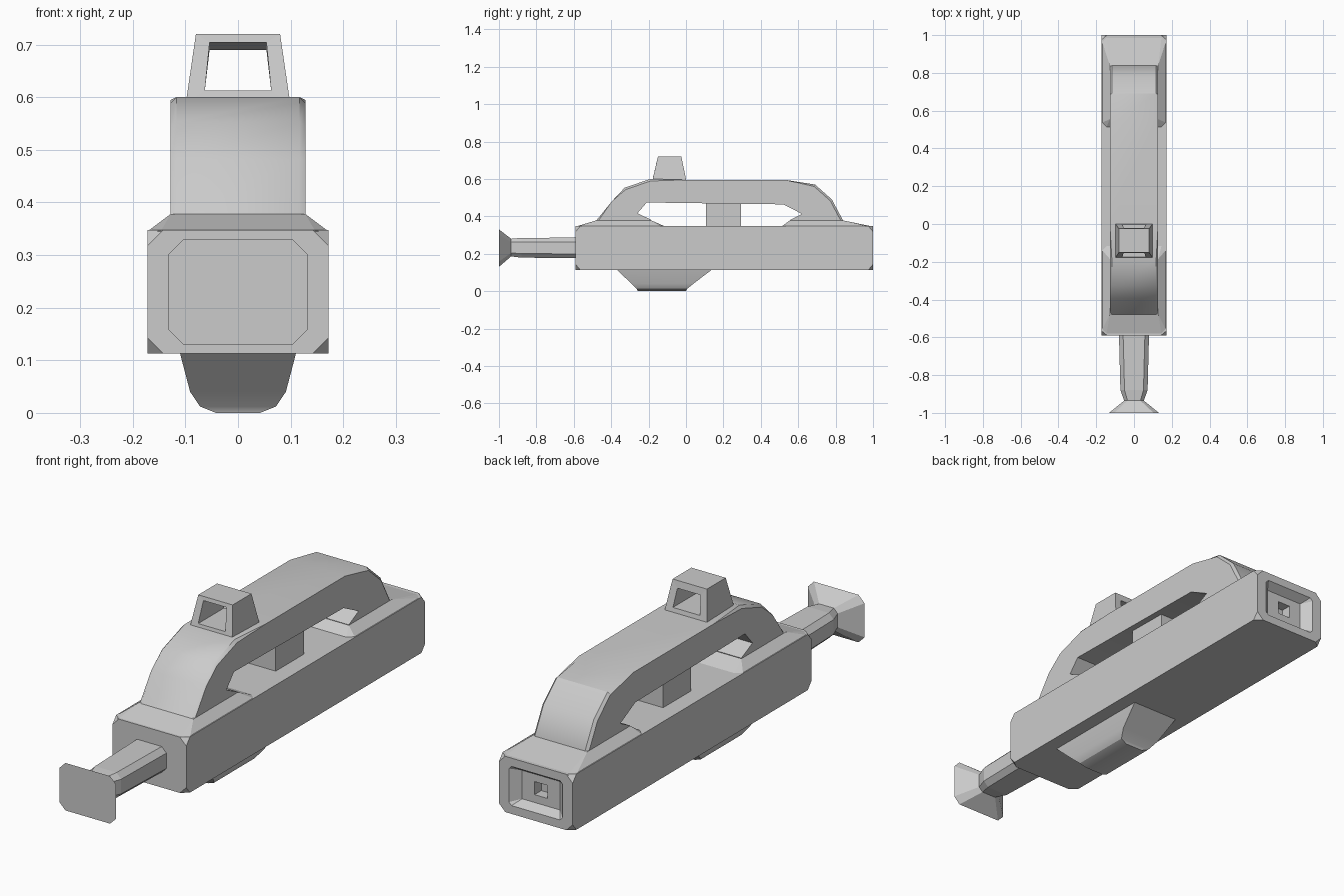
import bpy, bmesh, math

if "Cube" in bpy.data.objects:
    bpy.data.objects.remove(bpy.data.objects["Cube"])


def finish(name, bm, smooth=False):
    bmesh.ops.remove_doubles(bm, verts=bm.verts, dist=1e-5)
    bmesh.ops.recalc_face_normals(bm, faces=bm.faces)
    me = bpy.data.meshes.new(name)
    bm.to_mesh(me)
    bm.free()
    ob = bpy.data.objects.new(name, me)
    bpy.context.collection.objects.link(ob)
    if smooth:
        bpy.ops.object.select_all(action='DESELECT')
        ob.select_set(True)
        bpy.context.view_layer.objects.active = ob
        bpy.ops.object.shade_smooth_by_angle(angle=math.radians(30))
    return ob


def skin(bm, loops, closed=False):
    """Bridge equal-length point loops; cap both ends unless closed."""
    rows = [[bm.verts.new(p) for p in loop] for loop in loops]
    n = len(rows[0])
    pairs = list(zip(rows, rows[1:])) + ([(rows[-1], rows[0])] if closed else [])
    for a, b in pairs:
        for i in range(n):
            j = (i + 1) % n
            bm.faces.new((a[i], a[j], b[j], b[i]))
    if not closed:
        bm.faces.new(rows[0])
        bm.faces.new(rows[-1])


def loft(name, axis, rings, smooth=False):
    """Rings are (position, half width, low, high, corner chamfer)."""
    loops = []
    for pos, h, lo, hi, c in rings:
        pts = [(-h + c, lo), (h - c, lo), (h, lo + c), (h, hi - c),
               (h - c, hi), (-h + c, hi), (-h, hi - c), (-h, lo + c)]
        loops.append([(x, pos, v) if axis == 'y' else (x, v, pos) for x, v in pts])
    bm = bmesh.new()
    skin(bm, loops)
    return finish(name, bm, smooth)


# Main housing with cut corners and stepped rear socket
loft("housing", 'y', [
    (-0.59, 0.172, 0.113, 0.348, 0.03), (-0.565, 0.172, 0.113, 0.348, 0),
    (0.975, 0.172, 0.113, 0.348, 0), (1.0, 0.172, 0.113, 0.348, 0.03),
    (1.0, 0.125, 0.148, 0.313, 0.012), (0.965, 0.088, 0.17, 0.29, 0),
    (0.965, 0.03, 0.203, 0.258, 0), (0.92, 0.03, 0.203, 0.258, 0)])

# Nozzle: faceted tube with flared octagonal plate
loft("nozzle", 'y', [
    (-0.57, 0.08, 0.177, 0.286, 0.022), (-0.88, 0.072, 0.179, 0.285, 0.022),
    (-0.935, 0.052, 0.186, 0.28, 0.018), (-1.0, 0.132, 0.13, 0.33, 0.028)])

# Underside bulge
loft("lower_bulge", 'z', [
    (0.12, 0.112, -0.375, 0.145, 0), (0.04, 0.091, -0.292, 0.04, 0),
    (0.012, 0.072, -0.263, 0.005, 0), (0.0, 0.042, -0.258, 0.0, 0)], True)

# Sloped feet under both ends of the handle
for name, y in (("front_foot", (-0.59, -0.11, -0.48, -0.185)),
                ("rear_foot", (0.51, 1.0, 0.555, 0.84))):
    loft(name, 'z', [(0.345, 0.172, y[0], y[1], 0.025),
                     (0.378, 0.128, y[2], y[3], 0)])

# Arched handle: side profile extruded in x with chamfered outer edges
outer = [(-0.48, 0.345), (-0.48, 0.377), (-0.395, 0.482), (-0.328, 0.553),
         (-0.19, 0.6), (0.0, 0.595), (0.53, 0.595), (0.69, 0.57),
         (0.78, 0.49), (0.84, 0.377), (0.84, 0.345)]
inner = [(0.57, 0.345), (0.555, 0.38), (0.62, 0.413), (0.52, 0.464),
         (-0.21, 0.474), (-0.26, 0.416), (-0.185, 0.381), (-0.2, 0.345)]
bm = bmesh.new()
skin(bm, [[(x, y, z) for y, z in outer + inner] for x in (-0.128, 0.128)])
bm.verts.ensure_lookup_table()
n = len(outer) + len(inner)
edges = [bm.edges.get((bm.verts[k + i], bm.verts[k + i + 1]))
         for k in (0, n) for i in range(1, len(outer) - 2)]
bmesh.ops.bevel(bm, geom=edges, offset=0.011, segments=1, affect='EDGES')
finish("handle_arch", bm, True)

# Post between housing and handle
loft("grip_post", 'z', [(0.34, 0.1, 0.108, 0.295, 0), (0.48, 0.1, 0.108, 0.295, 0)])


# Sight: tapered frame with an open window
def frame(xb, zb, yb, xt, zt, yt):
    return [(-xb, yb, zb), (xb, yb, zb), (xt, yt, zt), (-xt, yt, zt)]


bm = bmesh.new()
skin(bm, [frame(0.099, 0.59, -0.18, 0.08, 0.72, -0.15),
          frame(0.099, 0.59, 0.002, 0.08, 0.72, -0.025),
          frame(0.063, 0.613, -0.003, 0.054, 0.69, -0.02),
          frame(0.063, 0.613, -0.175, 0.054, 0.704, -0.153)], closed=True)
finish("sight_frame", bm)
